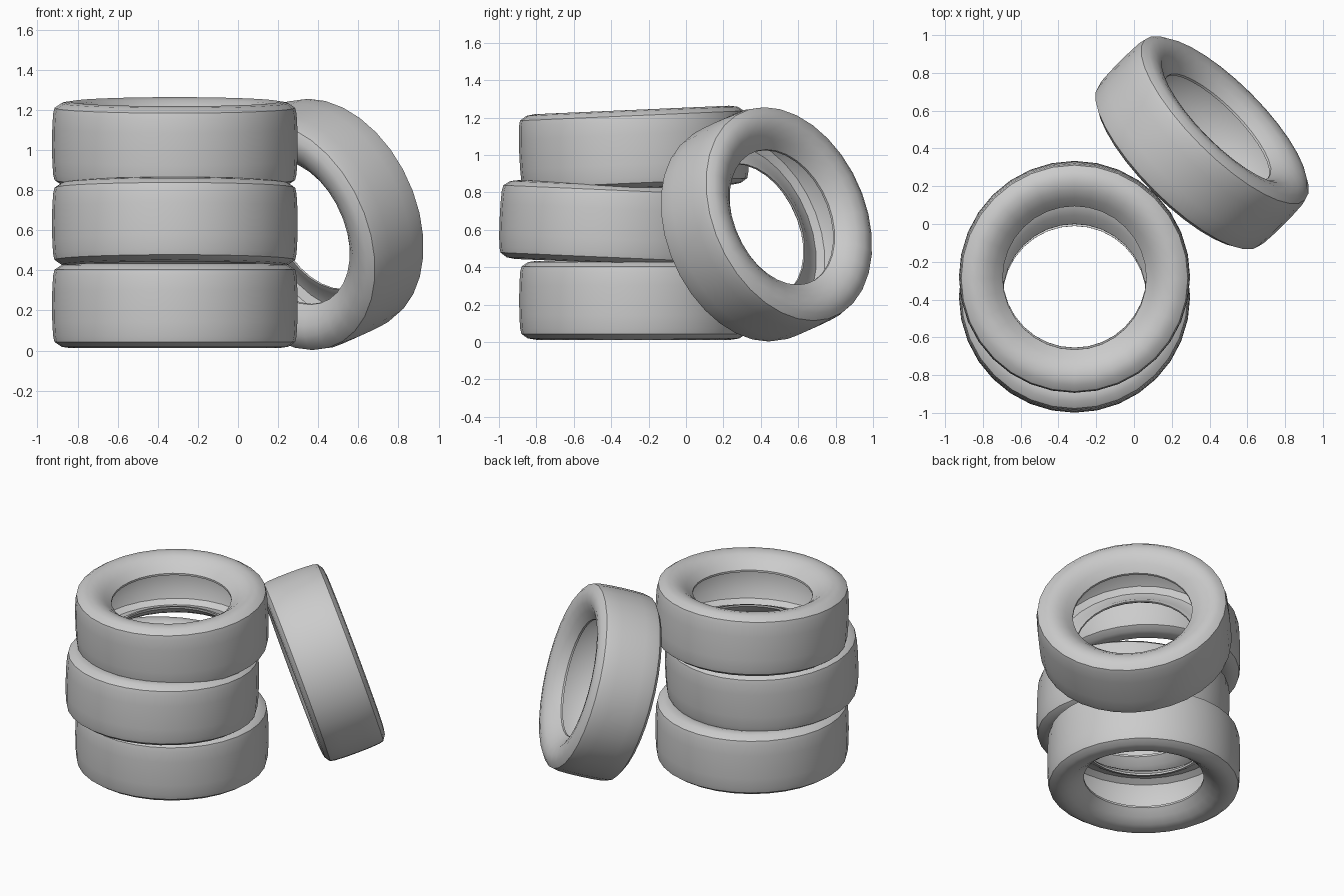
import bpy, bmesh
from math import cos, sin, pi, radians
from mathutils import Vector, Euler

if "Cube" in bpy.data.objects:
    bpy.data.objects.remove(bpy.data.objects["Cube"])

SEGMENTS = 32

# Half cross-section (radius, height): tread, sidewall, bead lip, hollow inside
tread_to_bead = [(0.612, 0.0), (0.611, 0.08), (0.607, 0.15), (0.60, 0.18),
                 (0.565, 0.204), (0.52, 0.211), (0.47, 0.199), (0.425, 0.168),
                 (0.393, 0.138), (0.38, 0.125)]
inside = [(0.38, 0.112), (0.41, 0.122), (0.46, 0.155), (0.51, 0.165),
          (0.55, 0.14), (0.57, 0.08), (0.575, 0.0)]
half = tread_to_bead + inside
profile = half + [(r, -z) for r, z in reversed(half[1:-1])]


def tyre_mesh():
    """Revolve the closed cross-section around z."""
    bm = bmesh.new()
    rings = []
    for i in range(SEGMENTS):
        a = 2 * pi * i / SEGMENTS
        rings.append([bm.verts.new((r * cos(a), r * sin(a), z)) for r, z in profile])
    n = len(profile)
    for i in range(SEGMENTS):
        a, b = rings[i], rings[(i + 1) % SEGMENTS]
        for j in range(n):
            k = (j + 1) % n
            bm.faces.new((a[j], b[j], b[k], a[k]))
    bmesh.ops.recalc_face_normals(bm, faces=bm.faces)
    mesh = bpy.data.meshes.new("tyre")
    bm.to_mesh(mesh)
    bm.free()
    return mesh


mesh = tyre_mesh()


def add_tyre(name, location, rotation):
    ob = bpy.data.objects.new(name, mesh)
    ob.location = location
    ob.rotation_euler = rotation
    bpy.context.collection.objects.link(ob)
    return ob


# Stack of three, the upper two slightly tilted
bottom = add_tyre("bottom_tyre", (-0.315, -0.28, 0.223), (0, 0, 0))
add_tyre("middle_tyre", (-0.315, -0.385, 0.632), (radians(-2.5), 0, 0))
add_tyre("top_tyre", (-0.315, -0.28, 1.03), (radians(2.5), 0, 0))

# Tyre leaning against the stack, 18 degrees from upright
lean = Euler((0, radians(72), radians(45)), 'XYZ')
add_tyre("leaning_tyre", (0.36, 0.43, 0.629), lean)

# Smooth shading with sharp tread shoulder (mesh is shared)
bpy.context.view_layer.objects.active = bottom
bottom.select_set(True)
bpy.ops.object.shade_smooth_by_angle(angle=radians(38))
